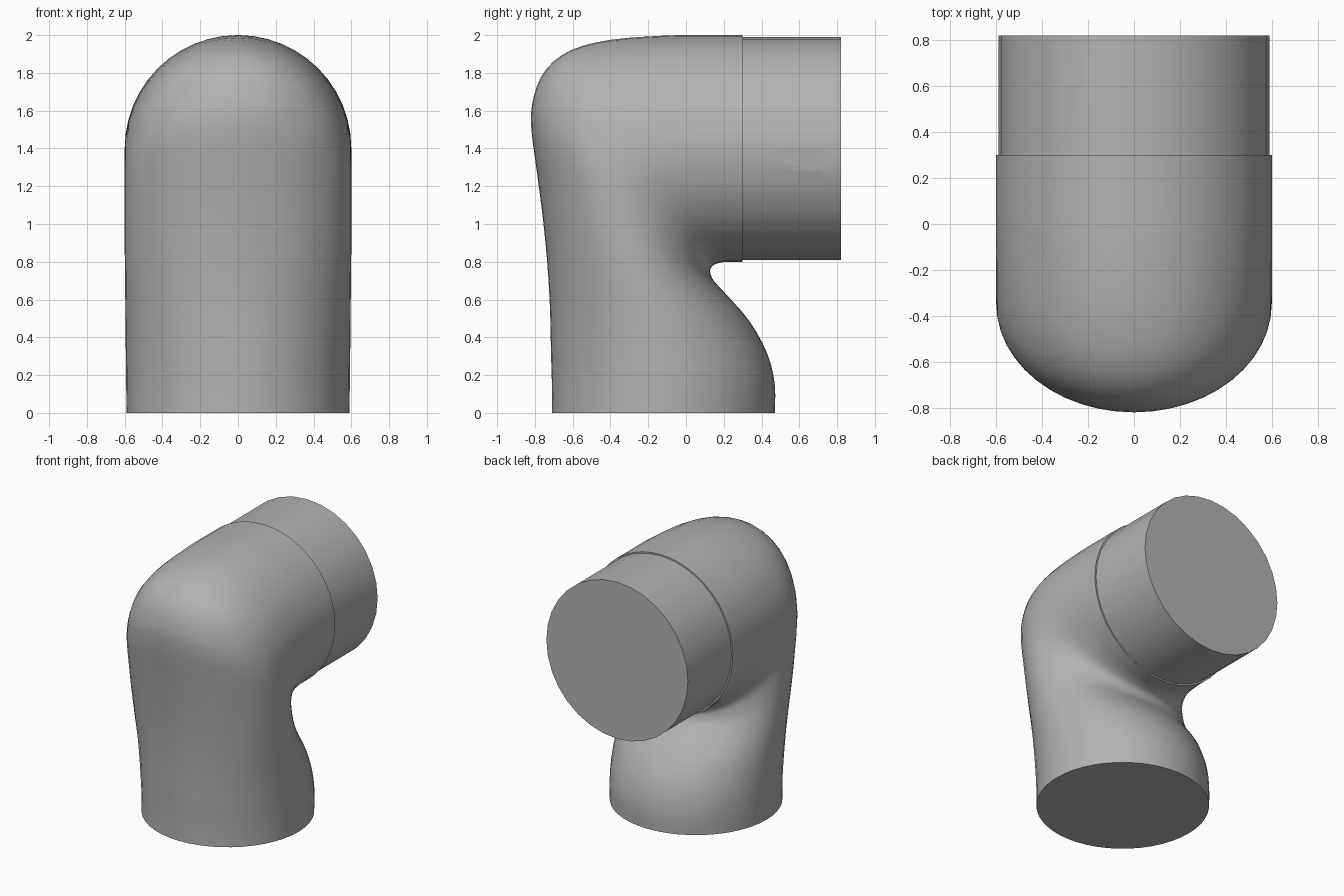
import bpy, bmesh, math
from mathutils import Vector, Matrix

cube = bpy.data.objects.get("Cube")
if cube:
    bpy.data.objects.remove(cube, do_unlink=True)

grey = bpy.data.materials.new("grey plastic")
grey.use_nodes = True
COLOR = (0.45, 0.45, 0.45, 1)
grey.diffuse_color = COLOR
grey.node_tree.nodes["Principled BSDF"].inputs["Base Color"].default_value = COLOR


def make_object(name, bm, angle=40):
    bmesh.ops.recalc_face_normals(bm, faces=bm.faces)
    mesh = bpy.data.meshes.new(name)
    bm.to_mesh(mesh)
    bm.free()
    mesh.materials.append(grey)
    ob = bpy.data.objects.new(name, mesh)
    bpy.context.collection.objects.link(ob)
    smooth(ob, angle)
    return ob


def smooth(ob, angle=40):
    bpy.ops.object.select_all(action='DESELECT')
    ob.select_set(True)
    bpy.context.view_layer.objects.active = ob
    bpy.ops.object.shade_smooth_by_angle(angle=math.radians(angle))


def loft(bm, rings):
    loops = [[bm.verts.new(p) for p in ring] for ring in rings]
    n = len(loops[0])
    for a, b in zip(loops, loops[1:]):
        for i in range(n):
            j = (i + 1) % n
            bm.faces.new((a[i], a[j], b[j], b[i]))
    bm.faces.new(loops[0])
    bm.faces.new(loops[-1])


def ellipse(outer, inner, half_width, n):
    """Ring spanning an outer and an inner point of the bend."""
    mid, half = (outer + inner) / 2, (outer - inner) / 2
    return [mid + half * math.cos(t) + Vector((half_width * math.sin(t), 0, 0))
            for t in (2 * math.pi * i / n for i in range(n))]


def catmull(p, k, t):
    a, b, c, d = (p[max(0, min(len(p) - 1, k + o))] for o in (-1, 0, 1, 2))
    return 0.5 * (2 * b + (c - a) * t + (2 * a - 5 * b + 4 * c - d) * t * t
                  + (3 * b - a - 3 * c + d) * t ** 3)


# Bent body: outer y, z and inner y, z of each cross-section
sections = [
    (-.71, 0, .47, 0), (-.71, .15, .47, .15), (-.715, .32, .432, .31),
    (-.72, .55, .34, .48), (-.735, .8, .22, .62), (-.76, 1.05, .155, .69),
    (-.79, 1.28, .135, .72), (-.82, 1.52, .128, .745), (-.805, 1.68, .128, .757),
    (-.74, 1.82, .134, .77), (-.61, 1.92, .143, .78), (-.4, 1.975, .16, .789),
    (-.1, 1.998, .195, .798), (.1, 2, .235, .8), (.3, 2, .3, .8)]
outer = [Vector((0, s[0], s[1])) for s in sections]
inner = [Vector((0, s[2], s[3])) for s in sections]
STEPS = 3
rings = []
for k in range(len(sections) - 1):
    for s in range(STEPS):
        t = s / STEPS
        w = 0.59 + 0.01 * min(1, (k + t) / 5)
        rings.append(ellipse(catmull(outer, k, t), catmull(inner, k, t), w, 48))
rings.append(ellipse(outer[-1], inner[-1], 0.6, 48))
bm = bmesh.new()
loft(bm, rings)
make_object("elbow_body", bm)

# Slightly narrower straight collar
AXIS_Z, RADIUS = 1.4, 0.59
bm = bmesh.new()
loft(bm, [ellipse(Vector((0, y, AXIS_Z + RADIUS)), Vector((0, y, AXIS_Z - RADIUS)), RADIUS, 32)
          for y in (0.27, 0.82)])
collar = make_object("collar", bm)

# Three oval holes spaced around the collar
for deg in (-7, 115, 235):
    a = math.radians(deg)
    bm = bmesh.new()
    bmesh.ops.create_cone(bm, cap_ends=True, segments=24, radius1=1, radius2=1, depth=0.12)
    normal = Vector((math.cos(a), 0, math.sin(a)))
    tangent = Vector((-math.sin(a), 0, math.cos(a)))
    place = Matrix((tangent * 0.07, Vector((0, 0.035, 0)), normal)).transposed().to_4x4()
    place.translation = normal * (RADIUS + 0.01) + Vector((0, 0.665, AXIS_Z))
    bm.transform(place)
    cutter = make_object("hole_cutter", bm)
    cutter.hide_render = True
    mod = collar.modifiers.new("hole", 'BOOLEAN')
    mod.operation, mod.solver, mod.object = 'DIFFERENCE', 'EXACT', cutter
    bpy.context.view_layer.objects.active = collar
    bpy.ops.object.modifier_apply(modifier=mod.name)
    bpy.data.objects.remove(cutter, do_unlink=True)
smooth(collar)
